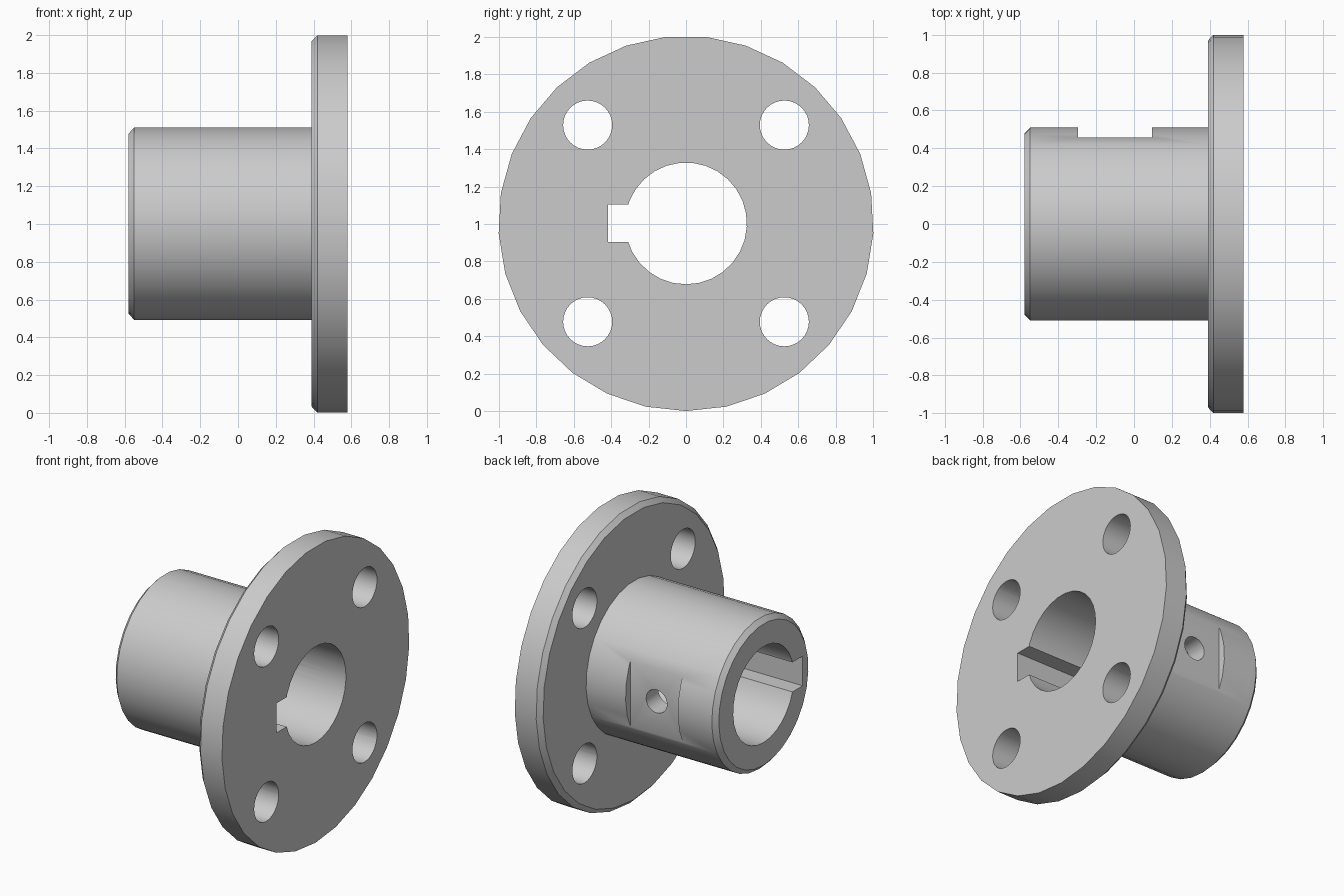
import bpy, bmesh, math
from mathutils import Matrix, Vector

if "Cube" in bpy.data.objects:
    bpy.data.objects.remove(bpy.data.objects["Cube"])

CENTRE_Z = 1.003
SIDES = 29

steel = bpy.data.materials.new("grey_steel")
steel.use_nodes = True
colour = (0.6, 0.6, 0.6, 1)
steel.diffuse_color = colour
steel.node_tree.nodes["Principled BSDF"].inputs["Base Color"].default_value = colour


def finish(name, bm):
    bmesh.ops.recalc_face_normals(bm, faces=bm.faces)
    mesh = bpy.data.meshes.new(name)
    bm.to_mesh(mesh)
    bm.free()
    mesh.materials.append(steel)
    obj = bpy.data.objects.new(name, mesh)
    bpy.context.collection.objects.link(obj)
    return obj


def lathe(name, profile):
    """Revolve a closed (x, radius) profile around the x axis."""
    bm = bmesh.new()
    rings = []
    for i in range(SIDES):
        a = 2 * math.pi * i / SIDES
        rings.append([bm.verts.new((x, r * math.sin(a), CENTRE_Z - r * math.cos(a)))
                      for x, r in profile])
    n = len(profile)
    for i, ring in enumerate(rings):
        after = rings[(i + 1) % SIDES]
        for j in range(n):
            k = (j + 1) % n
            bm.faces.new((ring[j], ring[k], after[k], after[j]))
    return finish(name, bm)


def rod(name, centre, radius, length, axis):
    bm = bmesh.new()
    turn = Vector(axis).to_track_quat("Z", "Y").to_matrix().to_4x4()
    bmesh.ops.create_cone(bm, cap_ends=True, segments=32, radius1=radius, radius2=radius,
                          depth=length, matrix=Matrix.Translation(centre) @ turn)
    return finish(name, bm)


def block(name, low, high):
    bm = bmesh.new()
    low, high = Vector(low), Vector(high)
    bmesh.ops.create_cube(bm, size=1, matrix=Matrix.Translation((low + high) / 2)
                          @ Matrix.Diagonal((*(high - low), 1)))
    return finish(name, bm)


# Hub and flange with chamfered edges and a central bore
body = lathe("flanged_hub", [
    (-0.58, 0.325), (-0.58, 0.478), (-0.55, 0.51), (0.39, 0.51),
    (0.39, 0.97), (0.42, 1.0015), (0.58, 1.0015), (0.58, 0.325)])

# Bolt holes, keyway, side flat and set screw hole
cutters = [rod("bolt_hole_cutter", (0.48, 0.525 * sy, CENTRE_Z + 0.525 * sz), 0.131, 0.5, (1, 0, 0))
           for sy in (-1, 1) for sz in (-1, 1)]
cutters += [
    block("keyway_cutter", (-0.8, -0.417, CENTRE_Z - 0.1), (0.8, -0.2, CENTRE_Z + 0.1)),
    block("flat_cutter", (-0.295, 0.457, CENTRE_Z - 0.5), (0.095, 0.7, CENTRE_Z + 0.5)),
    rod("screw_hole_cutter", (-0.1, 0.4, CENTRE_Z), 0.078, 0.4, (0, 1, 0))]

bpy.ops.object.select_all(action="DESELECT")
bpy.context.view_layer.objects.active = body
body.select_set(True)
for cutter in cutters:
    cut = body.modifiers.new("cut", "BOOLEAN")
    cut.operation = "DIFFERENCE"
    cut.solver = "EXACT"
    cut.object = cutter
    bpy.ops.object.modifier_apply(modifier=cut.name)
    bpy.data.objects.remove(cutter)

bpy.ops.object.shade_smooth_by_angle(angle=math.radians(30))
